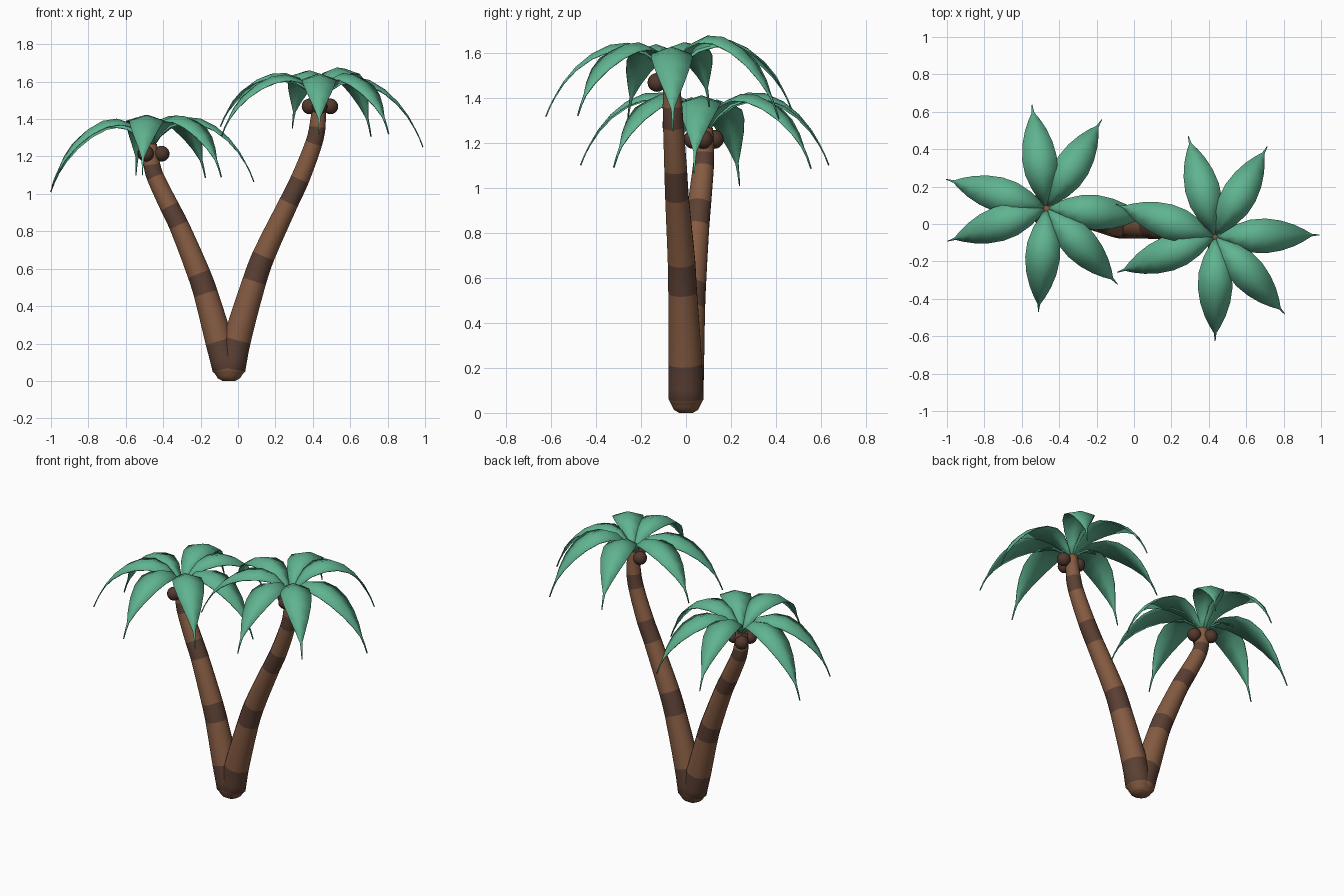
import bpy, bmesh, math
from mathutils import Vector

if "Cube" in bpy.data.objects:
    bpy.data.objects.remove(bpy.data.objects["Cube"])


def material(name, col):
    m = bpy.data.materials.new(name)
    m.diffuse_color = (*col, 1)
    m.use_nodes = True
    m.node_tree.nodes["Principled BSDF"].inputs["Base Color"].default_value = m.diffuse_color
    return m


BARK = material("bark brown", (0.235, 0.105, 0.054))
BAND = material("dark bark band", (0.105, 0.051, 0.034))
LEAF = material("leaf green", (0.117, 0.456, 0.283))
NUT = material("coconut brown", (0.085, 0.040, 0.027))


def make_object(name, bm, mats, angle):
    bmesh.ops.recalc_face_normals(bm, faces=bm.faces)
    me = bpy.data.meshes.new(name)
    bm.to_mesh(me)
    bm.free()
    ob = bpy.data.objects.new(name, me)
    bpy.context.collection.objects.link(ob)
    for m in mats:
        me.materials.append(m)
    bpy.ops.object.select_all(action='DESELECT')
    bpy.context.view_layer.objects.active = ob
    ob.select_set(True)
    bpy.ops.object.shade_smooth_by_angle(angle=math.radians(angle))
    return ob


# Trunk: rings swept along a smooth path of (x, y, z, radius); even spans are dark bands
def trunk(name, pts, sides=12, steps=3):
    bm = bmesh.new()
    n = len(pts)

    def slope(i, k):
        a, b = pts[max(i - 1, 0)], pts[min(i + 1, n - 1)]
        return (b[k] - a[k]) / (b[2] - a[2])

    def ring(i, t):
        a, b = pts[i], pts[i + 1]
        h = b[2] - a[2]
        pos, tan = [], []
        for k in (0, 1):
            m0, m1, d = slope(i, k), slope(i + 1, k), b[k] - a[k]
            c2, c3 = 3 * d - (2 * m0 + m1) * h, (m0 + m1) * h - 2 * d
            pos.append(a[k] + m0 * h * t + c2 * t * t + c3 * t ** 3)
            tan.append((m0 * h + 2 * c2 * t + 3 * c3 * t * t) / h)
        axis = Vector((*tan, 1)).normalized()
        if i < 2:  # the foot stays level
            axis = Vector((0, 0, 1)).lerp(axis, t if i else 0).normalized()
        u = Vector((0, 1, 0)).cross(axis).normalized()
        v = axis.cross(u)
        c, r = Vector((*pos, a[2] + h * t)), a[3] + (b[3] - a[3]) * t
        angles = [2 * math.pi * (s + 0.5) / sides for s in range(sides)]
        return [bm.verts.new(c + (u * math.cos(w) + v * math.sin(w)) * r) for w in angles]

    prev = ring(0, 0)
    bm.faces.new(prev[::-1])
    for i in range(n - 1):
        for s in range(1, steps + 1):
            cur = ring(i, s / steps)
            for j in range(sides):
                q = (j + 1) % sides
                f = bm.faces.new((prev[j], prev[q], cur[q], cur[j]))
                f.material_index = 1 if i in (2, 4, 6, 8) else 0
            prev = cur
    bm.faces.new(prev)
    make_object(name, bm, [BARK, BAND], 40)


# Frond: (distance out, rib height, half width), edges folded down from the rib
FROND = [(0, -.02, .006), (.05, .066, .03), (.11, .128, .062), (.19, .158, .087),
         (.27, .152, .092), (.35, .113, .08), (.42, .053, .057), (.475, -.016, .03),
         (.512, -.08, .007), (.535, -.125, .004), (.555, -.175, .002)]


def frond(name, centre, azimuth, tip_z, arch):
    bm = bmesh.new()
    w = math.radians(azimuth)
    out, side = Vector((math.cos(w), math.sin(w), 0)), Vector((-math.sin(w), math.cos(w), 0))
    c = Vector(centre)
    tilt = (tip_z - c.z + .175) / .555
    prev = None
    for r, z, hw in FROND:
        rise = z + tilt * r + arch * math.sin(math.pi * r / .555)
        rib = c + out * r + Vector((0, 0, rise))
        drop = Vector((0, 0, -(0.44 - 0.5 * r) * hw))
        cur = [bm.verts.new(p) for p in (rib - side * hw + drop, rib, rib + side * hw + drop)]
        if prev:
            for k in (0, 1):
                bm.faces.new((prev[k], cur[k], cur[k + 1], prev[k + 1]))
        prev = cur
    ob = make_object(name, bm, [LEAF], 60)
    mod = ob.modifiers.new("thickness", 'SOLIDIFY')
    mod.thickness = 0.006
    mod.offset = 0


# Coconuts: three around the trunk top
def coconuts(name, x, y, z, azimuths):
    for i, a in enumerate(azimuths):
        bm = bmesh.new()
        bmesh.ops.create_uvsphere(bm, u_segments=16, v_segments=10, radius=0.042)
        w = math.radians(a)
        bmesh.ops.translate(bm, verts=bm.verts, vec=(x + .056 * math.cos(w), y + .056 * math.sin(w), z))
        make_object(f"{name}_{i + 1}", bm, [NUT], 60)


trunk("left_trunk", [(-.052, 0, 0, .032), (-.054, 0, .014, .056), (-.06, 0, .065, .08),
                     (-.1, .006, .21, .077), (-.172, .02, .465, .067), (-.208, .027, .57, .064),
                     (-.315, .05, .83, .055), (-.365, .06, .93, .053),
                     (-.442, .077, 1.09, .048), (-.46, .081, 1.155, .046),
                     (-.468, .085, 1.265, .036)])
trunk("right_trunk", [(-.045, 0, 0, .032), (-.044, 0, .014, .056), (-.037, 0, .065, .08),
                      (-.005, -.003, .22, .077), (.088, -.015, .535, .066), (.137, -.02, .67, .063),
                      (.272, -.04, .955, .054), (.332, -.046, 1.08, .052),
                      (.405, -.056, 1.27, .047), (.425, -.06, 1.36, .045),
                      (.434, -.067, 1.505, .036)])

# Crowns: (azimuth, tip height, extra arch) of each frond
crowns = {
    "left": ((-.468, .085, 1.255), [(-5, 1.065, 0), (58, 1.085, 0), (98, 1.10, 0), (164, 1.01, 0),
                                    (198.5, 1.04, 0), (265.5, 1.10, 0), (313, 1.09, 0)]),
    "right": ((.434, -.068, 1.50), [(1, 1.25, -.01), (60, 1.305, .025), (105, 1.35, -.01),
                                    (162, 1.36, -.03), (200, 1.31, -.02), (270, 1.315, -.015),
                                    (312, 1.32, -.015)]),
}
for side, (centre, fronds) in crowns.items():
    for i, (az, tip, arch) in enumerate(fronds):
        frond(f"{side}_frond_{i + 1}", centre, az, tip, arch)

coconuts("left_coconut", -.464, .08, 1.215, (-3, 125, 240))
coconuts("right_coconut", .438, -.073, 1.468, (5, 172, 268))
